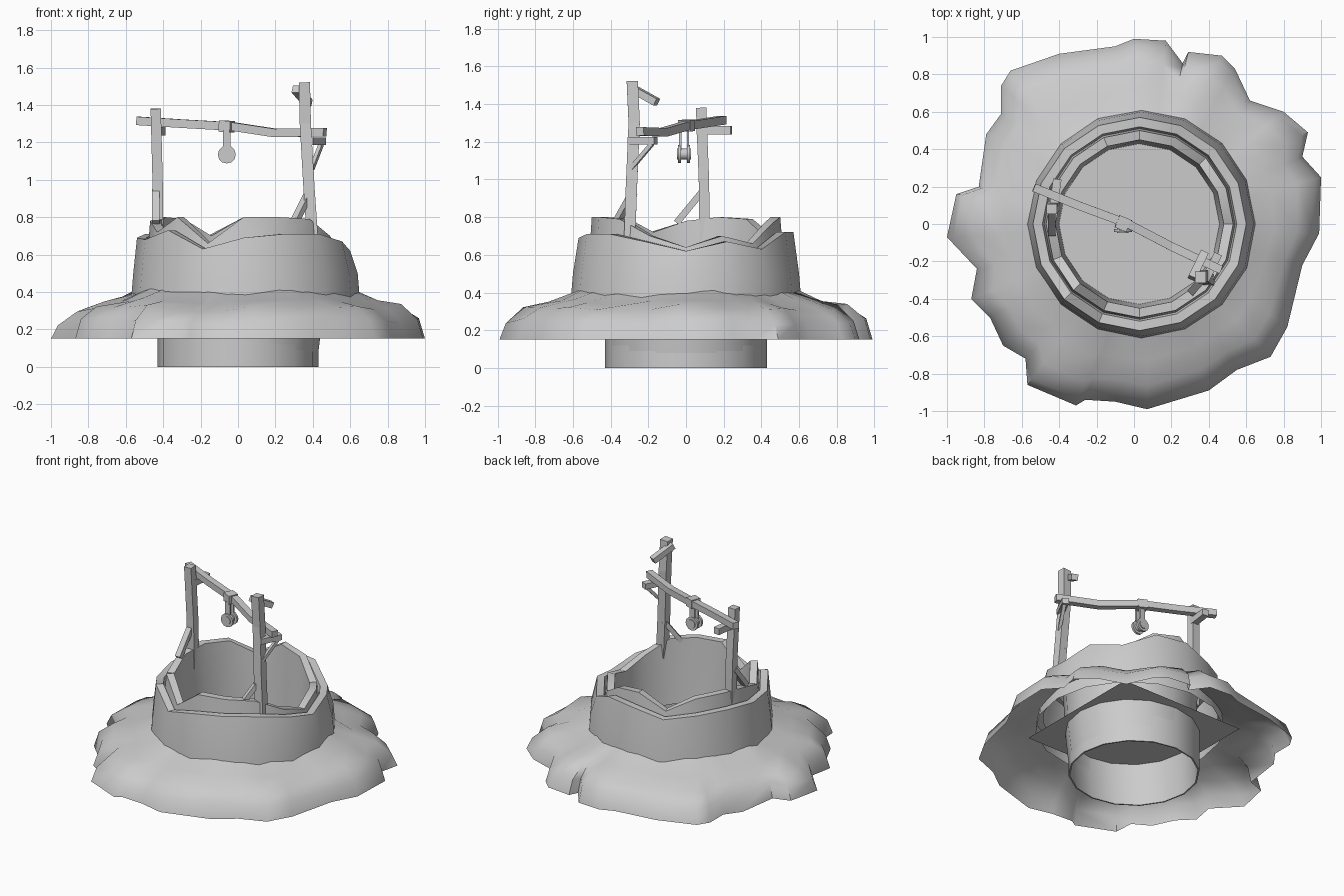
import bpy, bmesh, math
from mathutils import Vector

if "Cube" in bpy.data.objects:
    bpy.data.objects.remove(bpy.data.objects["Cube"])

gray = bpy.data.materials.new("plain gray")
gray.use_nodes = True
gray.diffuse_color = (0.6, 0.6, 0.6, 1)
gray.node_tree.nodes["Principled BSDF"].inputs["Base Color"].default_value = (0.6, 0.6, 0.6, 1)


def finish(name, bm, smooth=None):
    mesh = bpy.data.meshes.new(name)
    bm.to_mesh(mesh)
    bm.free()
    mesh.materials.append(gray)
    obj = bpy.data.objects.new(name, mesh)
    bpy.context.collection.objects.link(obj)
    if smooth:
        bpy.ops.object.select_all(action="DESELECT")
        obj.select_set(True)
        bpy.context.view_layer.objects.active = obj
        bpy.ops.object.shade_smooth_by_angle(angle=math.radians(smooth))
    return obj


def skin(name, rings, smooth=None, caps=False):
    """Join closed rings of points with quads."""
    bm = bmesh.new()
    loops = [[bm.verts.new(p) for p in ring] for ring in rings]
    for a, b in zip(loops, loops[1:]):
        for i in range(len(a)):
            j = (i + 1) % len(a)
            bm.faces.new((a[i], a[j], b[j], b[i]))
    if caps:
        bm.faces.new(loops[0])
        bm.faces.new(loops[-1])
        bmesh.ops.recalc_face_normals(bm, faces=bm.faces)
    return finish(name, bm, smooth)


def bar(name, path, width, depth):
    """Square timber along a path."""
    path = [Vector(p) for p in path]
    d = (path[-1] - path[0]).normalized()
    ref = Vector((0, 1, 0)) if abs(d.z) > 0.9 else Vector((0, 0, 1))
    side = d.cross(ref).normalized()
    up = side.cross(d)
    corners = ((-1, -1), (1, -1), (1, 1), (-1, 1))
    rings = [[p + side * width / 2 * s + up * depth / 2 * t for s, t in corners] for p in path]
    return skin(name, rings, caps=True)


def disc(name, center, radius, width, sides=12):
    """Wheel with its axle along y."""
    rings = []
    for side in (-1, 1):
        rings.append([(center[0] + radius * math.cos(k * math.tau / sides), center[1] + side * width / 2,
                       center[2] + radius * math.sin(k * math.tau / sides)) for k in range(sides)])
    return skin(name, rings, smooth=40, caps=True)


# Earth mound: ragged outline drawn in towards the well wall
outline = [(.99, -.05), (1, .25), (.9, .36), (.93, .49), (.8, .6), (.62, .66), (.54, .83), (.47, .9),
           (.29, .92), (.26, .86), (.17, .98), (0, .99), (-.1, .95), (-.4, .91), (-.66, .82),
           (-.71, .74), (-.71, .59), (-.79, .48), (-.83, .2), (-.95, .16), (-1, -.07), (-.84, -.24),
           (-.87, -.4), (-.77, -.5), (-.7, -.65), (-.58, -.72), (-.57, -.86), (-.31, -.97),
           (-.26, -.94), (-.1, -.95), (.07, -.99), (.4, -.89), (.55, -.78), (.73, -.71),
           (.82, -.55), (.9, -.22)]
rings = []
for t, z, rough in ((0, .15, 0), (.08, .245, .025), (.3, .315, .025), (.62, .35, .02), (1, .41, .02)):
    ring = []
    for x, y in outline:
        a = math.atan2(y, x)
        bump = rough * (math.sin(5 * a + 1) + math.sin(9 * a + 6 * t)) / 2
        ring.append((x + (.03 + .57 * math.cos(a) - x) * t, y + (.57 * math.sin(a) - y) * t, z + bump))
    rings.append(ring)
skin("earth_mound", rings, smooth=55)

# Broken stone wall: outer course, gap, inner course, then the shaft and its outside
outer_top = [.62, .67, .63, .72, .72, .67, .70, .71, .69, .68, .73, .63, .69, .71, .71, .67]
inner_top = [.64, .70, .66, .77, .80, .70, .79, .80, .78, .72, .80, .66, .80, .80, .79, .70]
sides = len(outer_top)


def wall_ring(radius, height, cx=.03):
    return [(cx + radius * math.cos(k * math.tau / sides), radius * math.sin(k * math.tau / sides),
             height[k] if isinstance(height, list) else height) for k in range(sides)]


gap = [min(a, b) - .04 for a, b in zip(outer_top, inner_top)]
skin("stone_wall", [wall_ring(.615, .32, .04), wall_ring(.6, .5, .04), wall_ring(.57, outer_top),
                    wall_ring(.52, outer_top), wall_ring(.51, gap), wall_ring(.5, inner_top),
                    wall_ring(.45, inner_top), wall_ring(.43, .32), wall_ring(.42, 0, 0),
                    wall_ring(.43, 0, 0), wall_ring(.43, .34, 0)], smooth=35)

# Water sheet
bm = bmesh.new()
bmesh.ops.create_grid(bm, x_segments=1, y_segments=1, size=.49)
bmesh.ops.translate(bm, vec=(0, 0, .3), verts=bm.verts)
finish("water_sheet", bm)

# Posts and crooked crossbeam
bar("left_short_post", [(-.425, .1, .62), (-.43, .095, 1), (-.44, .08, 1.38)], .055, .055)
bar("right_tall_post", [(.4, -.3, .66), (.38, -.29, .95), (.36, -.275, 1.3), (.355, -.285, 1.52)], .06, .06)
bar("crossbeam", [(-.535, .195, 1.315), (-.3, .1, 1.3), (-.03, 0, 1.285), (.2, -.12, 1.25),
                  (.465, -.245, 1.255)], .045, .045)

# Braces and broken arms
bar("right_top_stub", [(.31, -.29, 1.485), (.375, -.155, 1.41)], .045, .04)
bar("right_arm", [(.38, -.3, 1.205), (.45, -.16, 1.205)], .045, .04)
bar("right_arm_brace", [(.395, -.29, 1.06), (.445, -.18, 1.19)], .022, .022)
bar("left_arm", [(-.435, .06, 1.26), (-.41, .24, 1.26)], .045, .045)
bar("right_foot_brace", [(.3, -.37, .77), (.38, -.28, .93)], .04, .03)
bar("left_foot_brace", [(-.44, -.05, .77), (-.44, .09, .94)], .04, .035)

# Pulley hung from the beam
bar("beam_collar", [(-.09, .015, 1.287), (-.03, -.01, 1.284)], .07, .06)
for side in (-1, 1):
    bar("pulley_strap", [(-.06, side * .02 - .01, 1.13), (-.06, side * .02 - .01, 1.265)], .04, .012)
    disc("pulley_rim", (-.06, side * .024 - .01, 1.135), .048, .016)
disc("pulley_hub", (-.06, -.01, 1.135), .03, .075)
